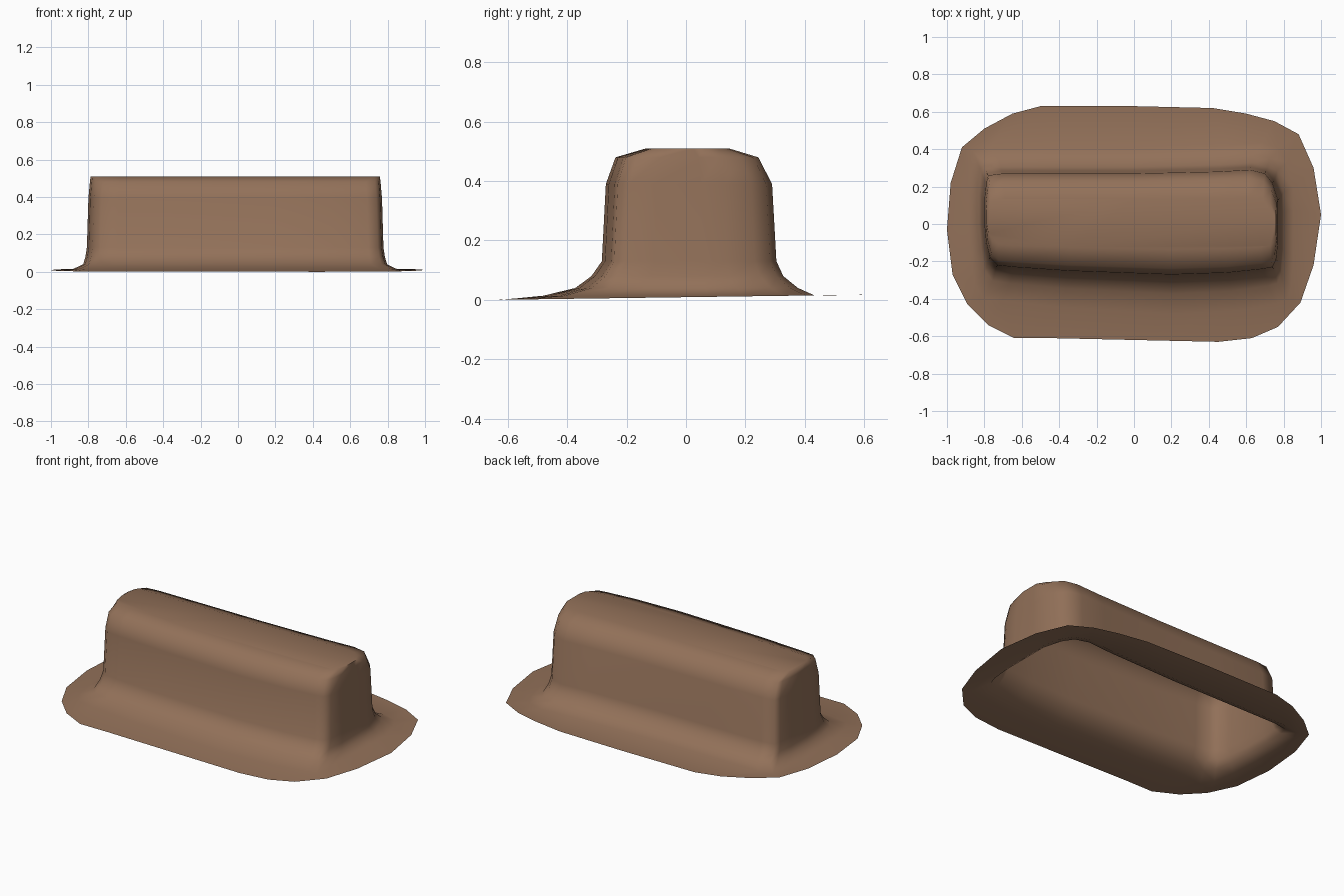
import bpy, bmesh, math

cube = bpy.data.objects.get("Cube")
if cube:
    bpy.data.objects.remove(cube, do_unlink=True)

# Single brown material
brown = bpy.data.materials.new("warm_brown")
brown.use_nodes = True
color = (0.29, 0.165, 0.10, 1.0)
brown.diffuse_color = color
shader = brown.node_tree.nodes["Principled BSDF"]
shader.inputs["Base Color"].default_value = color
shader.inputs["Roughness"].default_value = 0.9

# Irregular outlines, clockwise from the back corner at +x:
# five points per corner and one in the middle of each side
BRIM = [(.42, .62), (.6, .59), (.75, .55), (.88, .48), (.96, .3), (1, .05),
        (.96, -.22), (.89, -.42), (.77, -.55), (.63, -.61), (.45, -.63), (0, -.62),
        (-.45, -.61), (-.64, -.61), (-.78, -.54), (-.89, -.43), (-.97, -.27), (-1, -.03),
        (-.98, .22), (-.92, .41), (-.8, .51), (-.65, .59), (-.5, .63), (0, .63)]
WALL = [(.45, .28), (.62, .29), (.7, .27), (.74, .22), (.77, .13), (.77, .05),
        (.77, -.1), (.76, -.19), (.74, -.23), (.69, -.24), (.5, -.26), (.2, -.27),
        (-.35, -.25), (-.64, -.23), (-.73, -.22), (-.77, -.18), (-.79, -.1), (-.8, 0),
        (-.8, .13), (-.79, .22), (-.78, .26), (-.7, .27), (-.35, .27), (0, .27)]

# Height of each section, with its length, front and back relative to the wall
FOOT_WALL_TOP = [
    (.014, 1.105, 1.78, 1.5),
    (.04, 1.035, 1.38, 1.3),
    (.08, 1.02, 1.18, 1.13),
    (.13, 1.01, 1.05, 1.05),
    (.39, 1, 1, 1),
    (.48, .99, .88, .84),
    (.51, .985, .5, .5),
]


def section(z, length, front, back):
    """Wall outline resized for one height."""
    return [(x * length, y * (front if y < 0 else back), z) for x, y in WALL]


rings = [[(x, y, 0.009 + 0.014 * y) for x, y in BRIM]]
rings += [section(*level) for level in FOOT_WALL_TOP]

# Open, hollow shell from the brim up the flared foot and walls to the top
bm = bmesh.new()
loops = [[bm.verts.new(p) for p in ring] for ring in rings]
count = len(BRIM)
for low, high in zip(loops, loops[1:]):
    for i in range(count):
        j = (i + 1) % count
        bm.faces.new((low[j], low[i], high[i], high[j]))
bm.faces.new(list(reversed(loops[-1])))
bm.normal_update()

mesh = bpy.data.meshes.new("hollow_block_with_brim")
bm.to_mesh(mesh)
bm.free()
mesh.materials.append(brown)
shell = bpy.data.objects.new("hollow_block_with_brim", mesh)
bpy.context.collection.objects.link(shell)

bpy.context.view_layer.objects.active = shell
shell.select_set(True)
bpy.ops.object.shade_smooth_by_angle(angle=math.radians(80))
